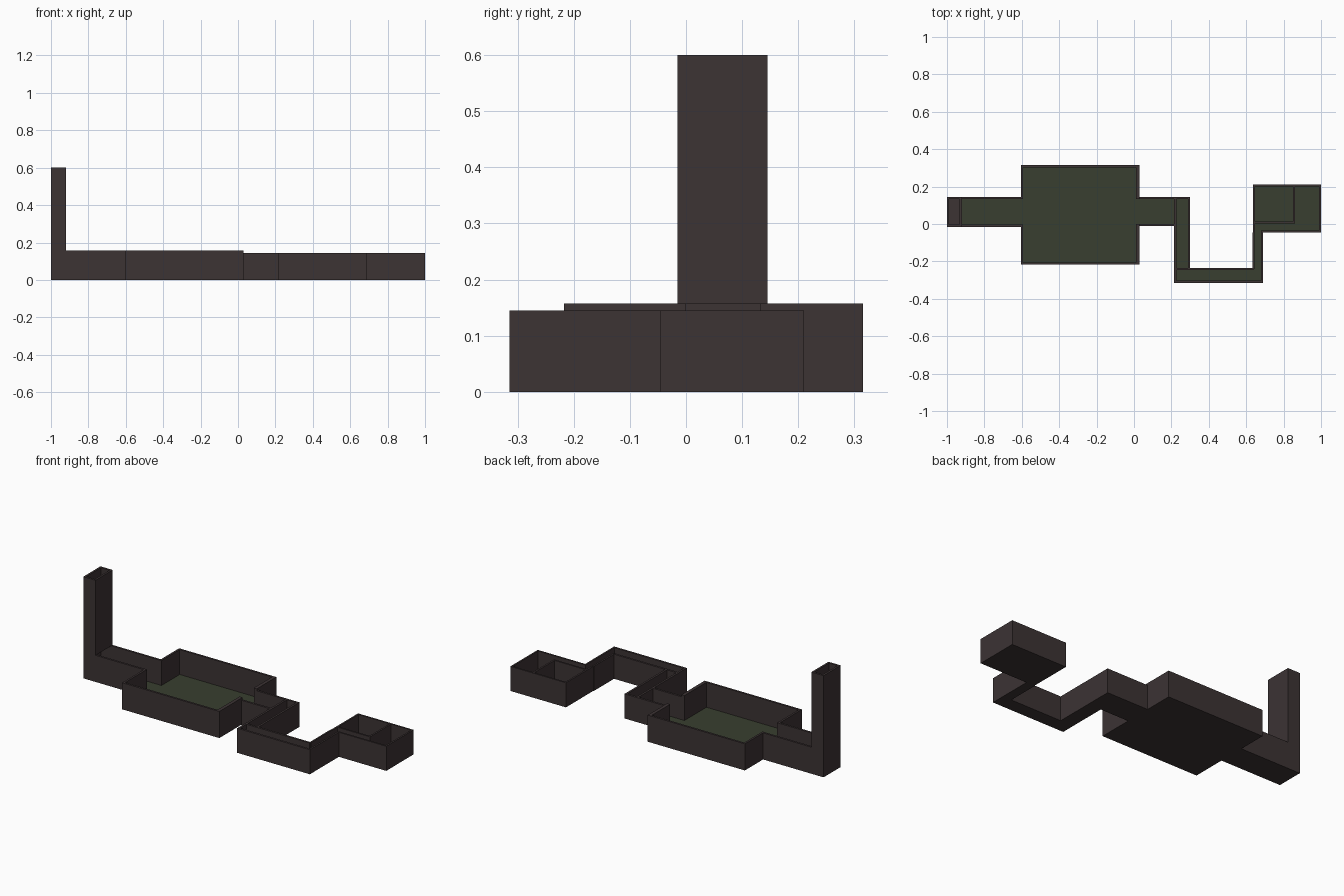
import bpy, bmesh

if "Cube" in bpy.data.objects:
    bpy.data.objects.remove(bpy.data.objects["Cube"])


def material(name, rgb):
    m = bpy.data.materials.new(name)
    m.diffuse_color = (*rgb, 1)
    m.use_nodes = True
    m.node_tree.nodes["Principled BSDF"].inputs["Base Color"].default_value = m.diffuse_color
    return m


BROWN = material("dark brown stone", (0.045, 0.033, 0.034))
GREEN = material("dark green floor", (0.040, 0.049, 0.029))
T = 0.012          # wall thickness
FLOOR = 0.01       # floor thickness


def boxes(name, specs, mat, green_top=False):
    """One object from boxes given as (x0, x1, y0, y1, z0, z1)."""
    bm = bmesh.new()
    for x0, x1, y0, y1, z0, z1 in specs:
        verts = bmesh.ops.create_cube(bm, size=1)["verts"]
        for v in verts:
            v.co = (x1 if v.co.x > 0 else x0,
                    y1 if v.co.y > 0 else y0,
                    z1 if v.co.z > 0 else z0)
    bm.normal_update()
    mesh = bpy.data.meshes.new(name)
    mesh.materials.append(mat)
    if green_top:
        mesh.materials.append(GREEN)
        for f in bm.faces:
            f.material_index = int(f.normal.z > 0.5)
    bm.to_mesh(mesh)
    bm.free()
    ob = bpy.data.objects.new(name, mesh)
    bpy.context.collection.objects.link(ob)


def x_wall(x0, x1, y, h, t=T):     # wall running along x, outer face up from y
    return (x0, x1, y, y + t, 0, h)


def y_wall(x, y0, y1, h, t=T):     # wall running along y
    return (x, x + t, y0, y1, 0, h)


H, L, S = 0.157, 0.145, 0.60       # hall, passage and shaft heights

# Floors: brown underside, green top
boxes("floors", [(*r, 0, FLOOR) for r in (
    (-0.92, -0.60, -0.015, 0.145),
    (-0.60, 0.03, -0.217, 0.315),
    (0.03, 0.22, -0.01, 0.145),
    (0.22, 0.30, -0.315, 0.145),
    (0.30, 0.69, -0.315, -0.24),
    (0.64, 0.69, -0.24, -0.045),
    (0.64, 1.00, -0.045, 0.21))], BROWN, True)
boxes("shaft_floor", [(-1, -0.92, -0.015, 0.145, 0, FLOOR)], BROWN)

# Tall open shaft with an opening into the passage
boxes("shaft_walls", [
    y_wall(-1, -0.015, 0.145, S),
    x_wall(-1 + T, -0.92, -0.015, S),
    x_wall(-1 + T, -0.92, 0.145 - T, S),
    (-0.92 - T, -0.92, -0.015 + T, 0.145 - T, H, S)], BROWN)

# Entry passage
boxes("entry_passage_walls", [
    x_wall(-0.92, -0.60, -0.015, H),
    x_wall(-0.92, -0.60, 0.145 - T, H)], BROWN)

# Main hall
boxes("hall_walls", [
    x_wall(-0.605, 0.03, -0.217, H),
    x_wall(-0.605, 0.03, 0.315 - T, H),
    y_wall(-0.605, -0.217 + T, -0.015 + T, H),
    y_wall(-0.605, 0.145 - T, 0.315 - T, H),
    y_wall(0.01, -0.217 + T, 0.0, H, 0.02),
    y_wall(0.01, 0.133, 0.315 - T, H, 0.02)], BROWN)

# Winding passage
boxes("winding_passage_walls", [
    x_wall(0.03, 0.22, -0.012, L),
    x_wall(0.03, 0.30, 0.145 - T, L),
    y_wall(0.215, -0.315, 0.145 - T, L),
    y_wall(0.30 - T, -0.24, 0.145 - T, L),
    x_wall(0.215, 0.64, -0.24 - T / 2, L),
    x_wall(0.215, 0.69, -0.315, L),
    y_wall(0.64 - T / 2, -0.24, -0.045, L, 0.01),
    y_wall(0.69 - 0.01, -0.315 + T, -0.045, L, 0.01)], BROWN)

# End room with inner partitions
boxes("end_room_walls", [
    y_wall(0.637, -0.045, 0.21, L, 0.01),
    y_wall(0.99, -0.045, 0.21, L, 0.01),
    x_wall(0.647, 0.99, 0.20, L, 0.01),
    x_wall(0.68, 0.99, -0.045, L, 0.01),
    x_wall(0.647, 0.855, 0.003, L, 0.01),
    y_wall(0.85, 0.003, 0.20, L, 0.01)], BROWN)
